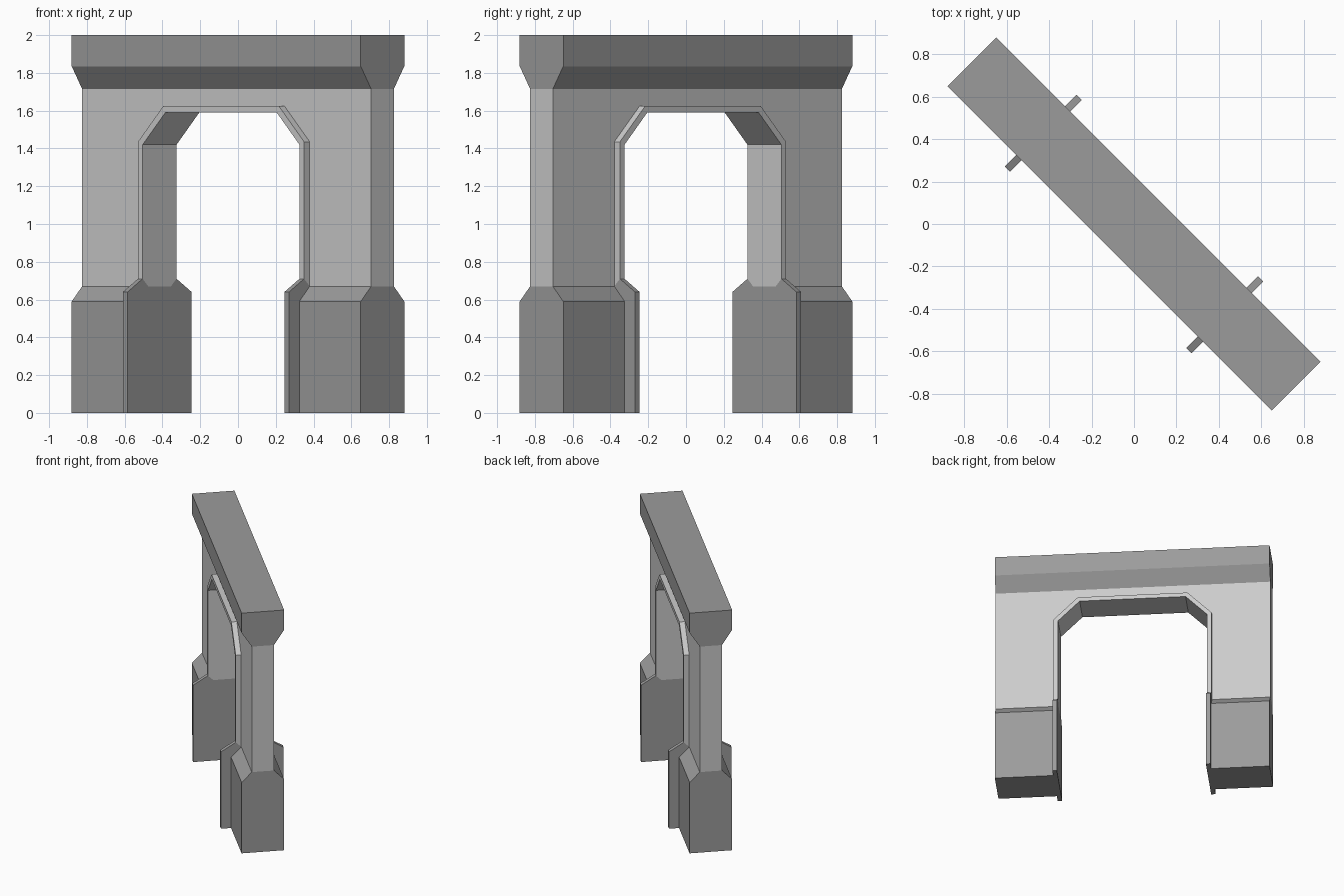
import bpy, bmesh, math

if "Cube" in bpy.data.objects:
    bpy.data.objects.remove(bpy.data.objects["Cube"])

L = 1.082                      # half length of the gateway
OUT, INN = 0.622, 0.587        # outer and inner half width of the arch trim
W, T, B, F = 0.085, 0.127, 0.163, 0.24   # half depths: wall, trim, base/cap, footing

dark = bpy.data.materials.new("dark_stone")
dark.diffuse_color = (0.33, 0.33, 0.33, 1)
dark.use_nodes = True
dark.node_tree.nodes["Principled BSDF"].inputs["Base Color"].default_value = dark.diffuse_color


def loft(name, rings, skip=(), skip_ends=(), mirror=(False, False), mat=None):
    """Skin closed rings, fix normals, then drop the hidden contact faces."""
    bm = bmesh.new()
    rows = [[bm.verts.new(p) for p in r] for r in rings]
    n = len(rows[0])
    hidden = []
    for a, b in zip(rows, rows[1:]):
        for i in range(n):
            j = (i + 1) % n
            f = bm.faces.new((a[i], a[j], b[j], b[i]))
            if i in skip:
                hidden.append(f)
    for k in (0, -1):
        f = bm.faces.new(rows[k])
        if k in skip_ends:
            hidden.append(f)
    bmesh.ops.recalc_face_normals(bm, faces=bm.faces)
    bmesh.ops.delete(bm, geom=hidden, context='FACES')
    me = bpy.data.meshes.new(name)
    bm.to_mesh(me)
    bm.free()
    ob = bpy.data.objects.new(name, me)
    bpy.context.collection.objects.link(ob)
    ob.rotation_euler.z = -math.pi / 4      # gateway stands on the diagonal
    if mat:
        me.materials.append(mat)
    if any(mirror):
        m = ob.modifiers.new("mirror", 'MIRROR')
        m.use_axis = (mirror[0], mirror[1], False)
    return ob


def along(profile, x0, x1):
    return [[(x, y, z) for y, z in profile] for x in (x0, x1)]


# wall with the arched opening
arch = [(OUT, 0.67), (OUT, 1.435), (0.432, 1.625)]
outline = ([(L, 1.715), (L, 0.67)] + arch
           + [(-x, z) for x, z in reversed(arch)] + [(-L, 0.67), (-L, 1.715)])
loft("wall", [[(x, y, z) for x, z in outline] for y in (-W, W)],
     skip=(1, 2, 3, 4, 5, 6, 7, 9))

# coping along the top
loft("coping", along([(-W, 1.715), (-B, 1.835), (-B, 2), (B, 2), (B, 1.835), (W, 1.715)], -L, L),
     skip=(5,), mat=dark)

# raised trim swept round the opening: (outer?, depth, bottom height)
section = [(1, -W, 0.67), (1, -T, 0.71), (0, -T, 0.71), (0, -W, 0.67),
           (0, W, 0.67), (0, T, 0.71), (1, T, 0.71), (1, W, 0.67)]
half = [[((INN, OUT)[o], y, z) for o, y, z in section],
        [((INN, OUT)[o], y, (1.42, 1.435)[o]) for o, y, z in section],
        [((0.417, 0.432)[o], y, (1.59, 1.625)[o]) for o, y, z in section]]
rings = half + [[(-x, y, z) for x, y, z in r] for r in reversed(half)]
loft("arch_trim", rings, skip=(7,), skip_ends=(0, -1))

# plinths under both piers
loft("plinth", along([(-B, 0), (-B, 0.59), (-W, 0.67), (W, 0.67), (B, 0.59), (B, 0)], INN, L),
     skip=(2,), mirror=(True, False), mat=dark)

# thin buttress fins beside the opening
loft("buttress_fin", along([(B, 0), (F, 0), (F, 0.64), (T, 0.71), (W, 0.67), (B, 0.59)], INN, OUT),
     skip=(3, 4, 5), mirror=(True, True), mat=dark)
